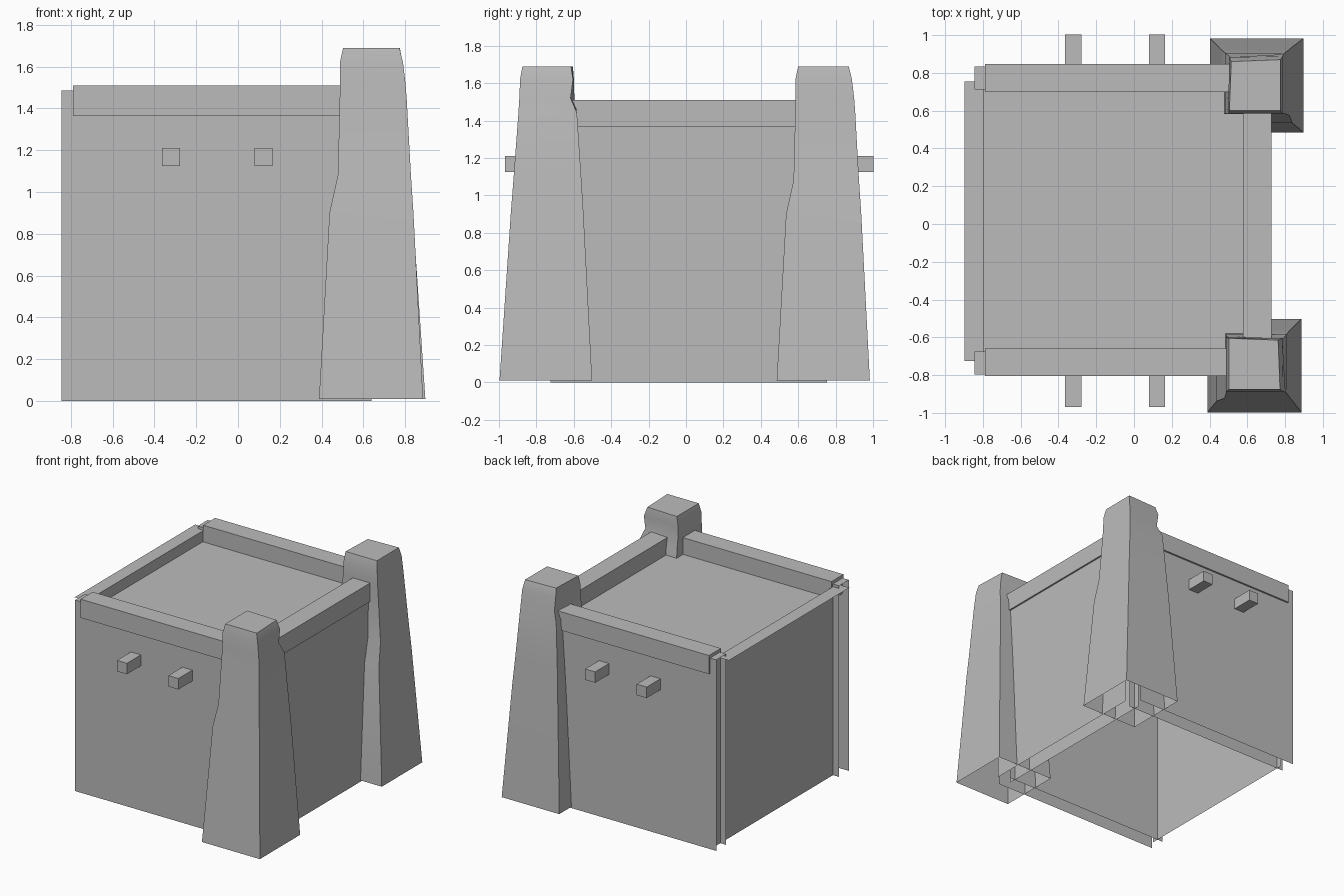
import bpy, bmesh, math

cube = bpy.data.objects.get("Cube")
if cube:
    bpy.data.objects.remove(cube, do_unlink=True)

stone = bpy.data.materials.new("grey_stone")
stone.use_nodes = True
grey = (0.5, 0.5, 0.5, 1)
stone.diffuse_color = grey
stone.node_tree.nodes["Principled BSDF"].inputs["Base Color"].default_value = grey


def finish(name, bm):
    bmesh.ops.recalc_face_normals(bm, faces=bm.faces)
    mesh = bpy.data.meshes.new(name)
    bm.to_mesh(mesh)
    bm.free()
    mesh.materials.append(stone)
    obj = bpy.data.objects.new(name, mesh)
    bpy.context.collection.objects.link(obj)
    return obj


def box(name, x, y, z, open_sides=()):
    """Box from (min, max) ranges; open_sides lists (axis, sign) faces to leave out."""
    bm = bmesh.new()
    bmesh.ops.create_cube(bm, size=1)
    bm.normal_update()
    drop = [f for f in bm.faces
            if any(f.normal[axis] * sign > 0.5 for axis, sign in open_sides)]
    bmesh.ops.delete(bm, geom=drop, context='FACES')
    for v in bm.verts:
        v.co = [r[0] if c < 0 else r[1] for c, r in zip(v.co, (x, y, z))]
    return finish(name, bm)


BOTTOM = (2, -1)
X_ENDS = [(0, -1), (0, 1)]
Y_ENDS = [(1, -1), (1, 1)]

# Hollow walls, open at the ends and underneath
long_x, long_y, height = (-0.844, 0.64), (-0.725, 0.755), (0, 1.485)
box("front_wall", long_x, (-0.796, -0.674), height, [BOTTOM] + X_ENDS)
box("back_wall", long_x, (0.711, 0.833), height, [BOTTOM] + X_ENDS)
box("right_wall", (0.59, 0.714), long_y, height, [BOTTOM] + Y_ENDS)
# The left wall keeps only its inner sheet and top ledge
box("left_wall", (-0.897, -0.793), long_y, (0, 1.465), [BOTTOM, (0, -1)] + Y_ENDS)

# Parapets
rail = (1.365, 1.51)
box("front_parapet", (-0.79, 0.62), (-0.806, -0.658), rail)
box("back_parapet", (-0.79, 0.62), (0.70, 0.847), rail)
box("right_parapet", (0.578, 0.727), (-0.7, 0.72), rail)

# Flat roof
box("roof", (-0.793, 0.6), (-0.68, 0.715), (1.3, 1.38),
    [BOTTOM] + X_ENDS + Y_ENDS)

# Beam ends poking out of the front and back
for side, y in (("front", (-0.968, -0.796)), ("back", (0.833, 1.003))):
    for i, x in enumerate((-0.321, 0.122)):
        box(f"{side}_beam_{i + 1}", (x - 0.043, x + 0.043), y, (1.125, 1.21))


# Tapered corner towers: stacked rings of z, x range, y range, worn corner offset
RINGS = [
    (0.01, -0.25, 0.248, -0.252, 0.243, 0),
    (0.90, -0.20, 0.202, -0.192, 0.197, 0),
    (1.08, -0.16, 0.190, -0.178, 0.186, 0),
    (1.44, -0.151, 0.170, -0.151, 0.162, 0),
    (1.52, -0.150, 0.164, -0.146, 0.148, 0.02),
    (1.62, -0.150, 0.152, -0.142, 0.146, 0.005),
    (1.69, -0.135, 0.135, -0.130, 0.140, 0.01),
]


def tower(name, centre, turn):
    bm = bmesh.new()
    previous = None
    for z, x0, x1, y0, y1, worn in RINGS:
        corners = [(x0, y0), (x1, y0), (x1 - worn, y1 - worn), (x0, y1)]
        ring = [bm.verts.new((x, y, z)) for x, y in corners]
        if previous:
            for i in range(4):
                j = (i + 1) % 4
                bm.faces.new((previous[i], previous[j], ring[j], ring[i]))
        previous = ring
    bm.faces.new(previous)
    obj = finish(name, bm)
    obj.location = (*centre, 0)
    obj.rotation_euler.z = turn
    bpy.ops.object.select_all(action='DESELECT')
    obj.select_set(True)
    bpy.context.view_layer.objects.active = obj
    bpy.ops.object.shade_smooth_by_angle(angle=math.radians(25))


tower("front_tower", (0.638, -0.745), 0)
tower("back_tower", (0.645, 0.735), math.pi / 2)
